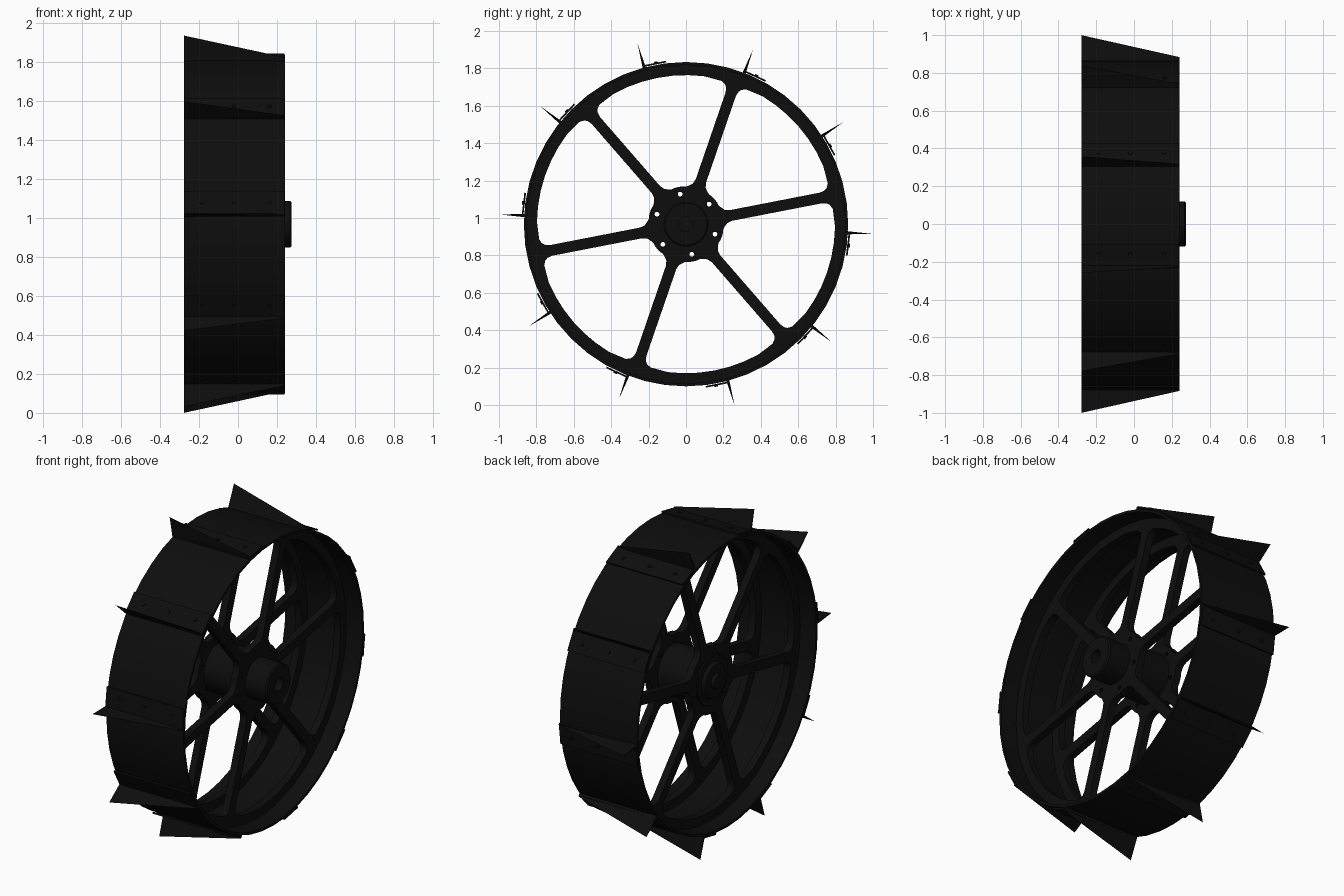
import bpy, bmesh, math
from mathutils import Matrix, Vector

cube = bpy.data.objects.get("Cube")
if cube:
    bpy.data.objects.remove(cube)

# Wheel frame: local x, y lie in the wheel plane, local z runs along the axle
AXLE = Matrix.Translation((0, 0, 0.967)) @ Matrix(
    ((0, 0, 1, 0), (1, 0, 0, 0), (0, 1, 0, 0), (0, 0, 0, 1)))

black = bpy.data.materials.new("black_iron")
black.use_nodes = True
black.diffuse_color = (0.004, 0.004, 0.004, 1)
black.node_tree.nodes["Principled BSDF"].inputs["Base Color"].default_value = black.diffuse_color


def finish(name, bm):
    bmesh.ops.recalc_face_normals(bm, faces=bm.faces)
    bm.transform(AXLE)
    mesh = bpy.data.meshes.new(name)
    bm.to_mesh(mesh)
    bm.free()
    mesh.materials.append(black)
    obj = bpy.data.objects.new(name, mesh)
    bpy.context.collection.objects.link(obj)
    bpy.ops.object.select_all(action="DESELECT")
    obj.select_set(True)
    bpy.context.view_layer.objects.active = obj
    bpy.ops.object.shade_smooth_by_angle(angle=math.radians(30))


def lathe(name, profile, steps):
    """Spin an (r, axle position) outline around the axle."""
    bm = bmesh.new()
    verts = [bm.verts.new((r, 0, h)) for r, h in profile]
    edges = [bm.edges.new((a, b)) for a, b in zip(verts, verts[1:])]
    bmesh.ops.spin(bm, geom=verts + edges, angle=math.tau, steps=steps,
                   axis=(0, 0, 1), cent=(0, 0, 0))
    bmesh.ops.remove_doubles(bm, verts=bm.verts, dist=0.0005)
    finish(name, bm)


def polar(r, a):
    return Vector((r * math.cos(a), r * math.sin(a), 0))


def circle(r, n, centre=Vector((0, 0, 0))):
    return [centre + polar(r, math.tau * i / n) for i in range(n)]


def window(start):
    """Opening between two spokes, with flared corners at hub and rim."""
    flare = [(0.19, 0.065), (0.203, 0.05), (0.218, 0.036), (0.245, 0.029),
             (0.735, 0.029), (0.76, 0.035), (0.775, 0.046), (0.786, 0.07)]
    end = start + math.pi / 3
    first = [Matrix.Rotation(start, 3, "Z") @ Vector((r, w, 0)) for r, w in flare]
    last = [Matrix.Rotation(end, 3, "Z") @ Vector((r, -w, 0)) for r, w in flare]
    rim_arc = [polar(0.797, start + math.pi / 3 * k / 10) for k in range(2, 9)]
    hub_arc = [polar(0.203, start + math.pi / 3 * k / 10) for k in range(6, 3, -1)]
    return first + rim_arc + last[::-1] + hub_arc


def spoke_plate(name, position):
    """Hub flange, spokes and rim ring cut from a single plate."""
    loops = [circle(0.858, 72)]
    for k in range(6):
        start = math.radians(11 + 60 * k)
        loops.append(window(start))
        loops.append(circle(0.013, 10, polar(0.164, start + math.radians(30))))
    curve = bpy.data.curves.new(name, "CURVE")
    curve.dimensions = "2D"
    curve.fill_mode = "BOTH"
    curve.extrude = 0.022
    for loop in loops:
        spline = curve.splines.new("POLY")
        spline.points.add(len(loop) - 1)
        for point, co in zip(spline.points, loop):
            point.co = (co.x, co.y, 0, 1)
        spline.use_cyclic_u = True
    temp = bpy.data.objects.new("outline", curve)
    bpy.context.collection.objects.link(temp)
    bpy.context.view_layer.update()
    bm = bmesh.new()
    bm.from_mesh(temp.to_mesh())
    temp.to_mesh_clear()
    bpy.data.objects.remove(temp)
    bmesh.ops.remove_doubles(bm, verts=bm.verts, dist=0.0002)
    bmesh.ops.translate(bm, verts=bm.verts, vec=(0, 0, position))
    finish(name, bm)


# Broad tread band
lathe("rim_band", [(0.852, -0.278), (0.867, -0.278), (0.867, 0.24),
                   (0.852, 0.24), (0.852, -0.278)], 48)

# Two spoked plates, evenly spaced about the middle of the band
spoke_plate("outer_spokes", 0.11)
spoke_plate("inner_spokes", -0.15)

# Hub barrel with recessed outer cap and a small inner boss
lathe("hub", [(0, 0.23), (0.04, 0.23), (0.04, 0.275), (0.112, 0.275), (0.12, 0.267),
              (0.12, 0.12), (0.147, 0.115), (0.147, -0.18), (0.11, -0.18),
              (0.10, -0.20), (0.045, -0.20), (0.04, -0.22), (0, -0.22)], 40)

# Cleats: bolted foot plate plus a tapering blade
blades, feet, bolts = bmesh.new(), bmesh.new(), bmesh.new()
for k in range(10):
    turn = Matrix.Rotation(math.radians(-3 + 36 * k), 4, "Z")
    ends = []
    for h, tip in ((-0.278, 1.001), (0.24, 0.885)):
        ends.append([blades.verts.new(turn @ Vector(p)) for p in
                     ((0.862, -0.009, h), (0.862, 0.008, h), (tip, 0, h))])
    a, b = ends
    blades.faces.new(a)
    blades.faces.new(b)
    for i in range(3):
        j = (i + 1) % 3
        blades.faces.new((a[i], a[j], b[j], b[i]))
    foot_turn = turn @ Matrix.Rotation(math.radians(-3.8), 4, "Z")
    bmesh.ops.create_cube(feet, size=1, matrix=foot_turn
                          @ Matrix.Translation((0.8735, 0, -0.019))
                          @ Matrix.Diagonal((0.009, 0.13, 0.517, 1)))
    for h in (-0.19, -0.02, 0.16):
        mat = foot_turn @ Matrix.Translation((0.878, -0.01, h)) @ Matrix.Rotation(math.pi / 2, 4, "Y")
        bmesh.ops.create_cone(bolts, cap_ends=True, segments=8, radius1=0.012,
                              radius2=0.010, depth=0.012, matrix=mat)
finish("cleat_blades", blades)
finish("cleat_feet", feet)
finish("cleat_bolts", bolts)
